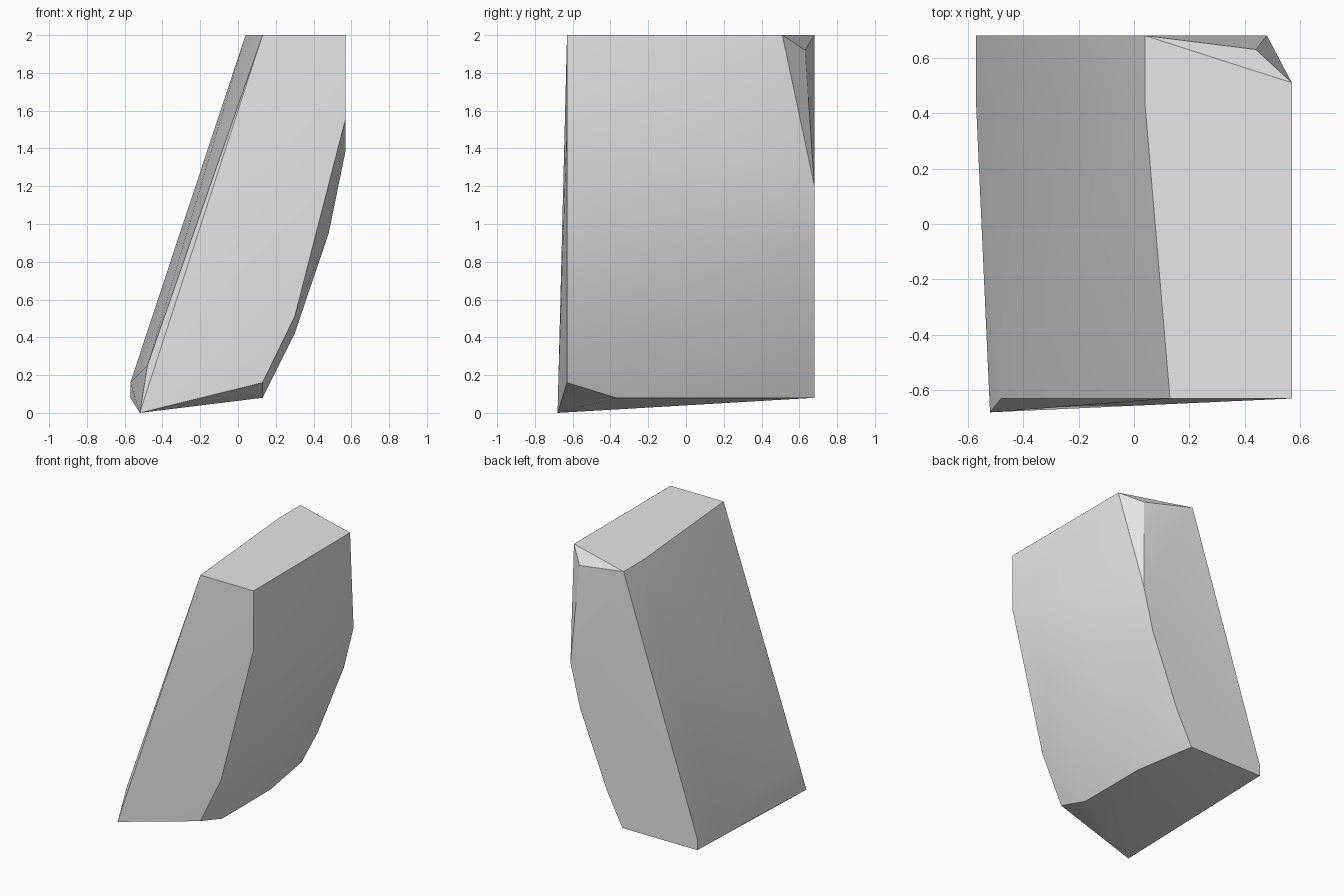
import bpy
import bmesh
import math

# Remove the default cube
default = bpy.data.objects.get("Cube")
if default:
    bpy.data.objects.remove(default, do_unlink=True)


def make_material(name, colour):
    material = bpy.data.materials.new(name)
    material.use_nodes = True
    material.diffuse_color = colour
    material.node_tree.nodes["Principled BSDF"].inputs["Base Color"].default_value = colour
    return material


def section(y, profile):
    """Place an (x, z) profile at depth y."""
    return [(x, y, z) for x, z in profile]


FRONT, BACK = -0.63, 0.68

# Front cross-section, upright and wide at the top
front_section = section(FRONT, [(0.13, 2), (0.57, 2), (0.57, 1.56),
                                (0.3, 0.51), (0.13, 0.16), (-0.48, 0.25)])

# Bulging right flank, the same profile held between two depths
flank = [(0.57, 1.39), (0.48, 0.95), (0.3, 0.42), (0.13, 0.08)]
flank_sections = section(-0.37, flank) + section(0.2, flank)

# Left edge, the same profile held between two depths
left_edge = [(0.04, 2), (-0.57, 0.16), (-0.57, 0.08)]
left_sections = section(0.43, left_edge) + section(BACK, left_edge)

# Back cross-section, pulled in on the right
back_section = section(BACK, [(0.48, 1.2), (0.4, 0.88), (0.18, 0.33), (0.05, 0.08)])

# Lowest front tip and the chipped top corner at the back
tip = [(-0.52, -0.68, 0)]
chipped_corner = [(0.57, 0.51, 2), (0.44, 0.63, 1.92)]

# Wrap all sections in one convex stone
bm = bmesh.new()
for point in front_section + flank_sections + left_sections + back_section + tip + chipped_corner:
    bm.verts.new(point)
hull = bmesh.ops.convex_hull(bm, input=bm.verts)
loose = [v for v in bm.verts if not v.link_faces]
bmesh.ops.delete(bm, geom=loose, context="VERTS")
bmesh.ops.dissolve_limit(bm, angle_limit=math.radians(0.5), verts=bm.verts, edges=bm.edges)
bmesh.ops.recalc_face_normals(bm, faces=bm.faces)

mesh = bpy.data.meshes.new("leaning_rock")
bm.to_mesh(mesh)
bm.free()
mesh.materials.append(make_material("pale stone grey", (0.8, 0.8, 0.8, 1)))

rock = bpy.data.objects.new("leaning_rock", mesh)
bpy.context.collection.objects.link(rock)

# Soft shading across the gentle bends, crisp main edges
bpy.ops.object.select_all(action="DESELECT")
rock.select_set(True)
bpy.context.view_layer.objects.active = rock
bpy.ops.object.shade_smooth_by_angle(angle=math.radians(30))
